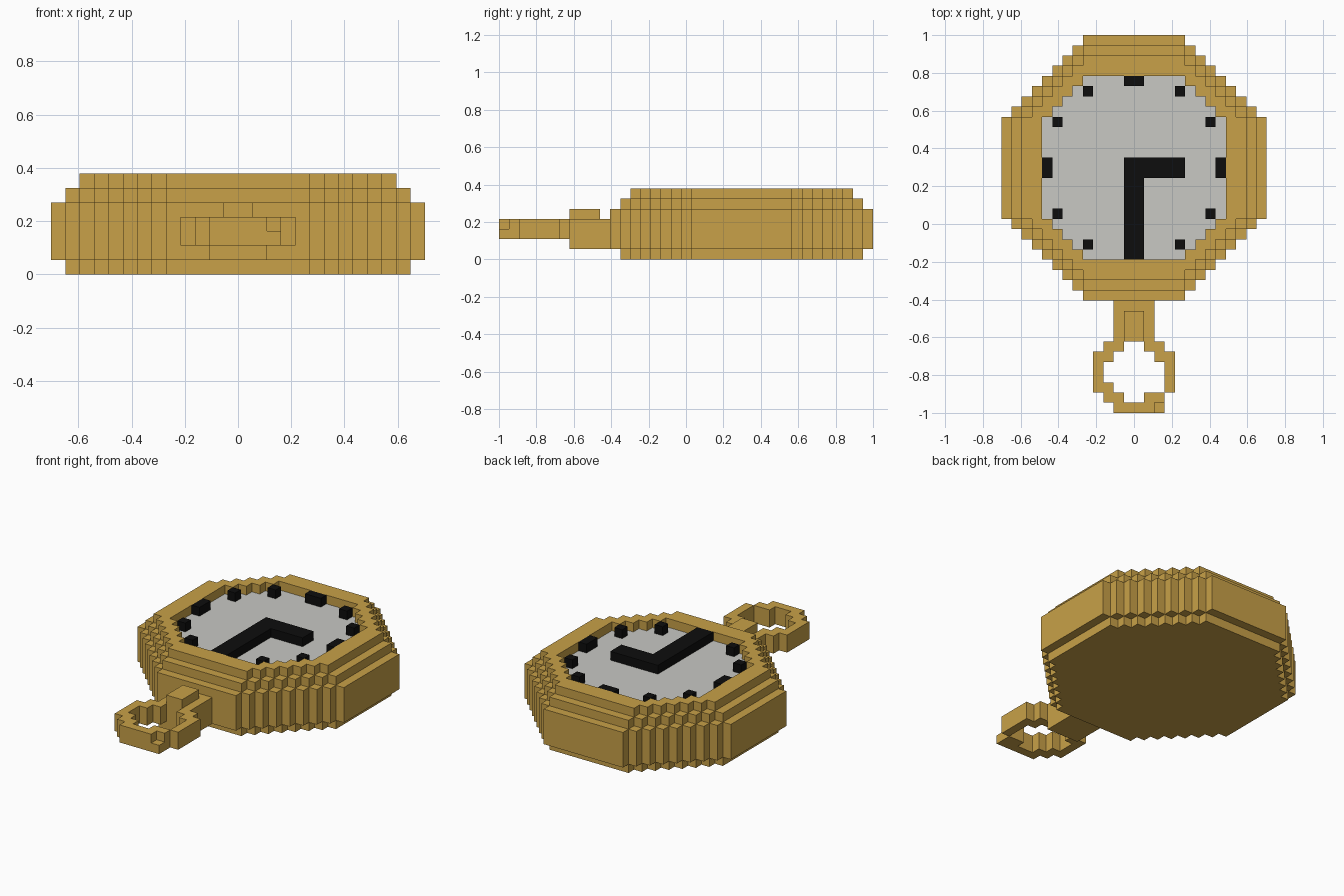
import bpy
import bmesh

if "Cube" in bpy.data.objects:
    bpy.data.objects.remove(bpy.data.objects["Cube"], do_unlink=True)

U = 2 / 37          # size of one block
MID = 24            # case centre, in blocks from the front
FLAT = 5            # half length of each straight side of the case


def material(name, color):
    mat = bpy.data.materials.new(name)
    mat.use_nodes = True
    mat.diffuse_color = (*color, 1)
    mat.node_tree.nodes["Principled BSDF"].inputs["Base Color"].default_value = (*color, 1)
    return mat


gold = material("gold", (0.58, 0.355, 0.065))
grey = material("pale grey", (0.58, 0.58, 0.55))
black = material("black", (0.004, 0.004, 0.004))


def place(x, y, z):
    return (x * U, y * U - 1, z * U)


def finish(name, bm, mat):
    bmesh.ops.recalc_face_normals(bm, faces=bm.faces[:])
    mesh = bpy.data.meshes.new(name)
    bm.to_mesh(mesh)
    bm.free()
    mesh.materials.append(mat)
    obj = bpy.data.objects.new(name, mesh)
    bpy.context.collection.objects.link(obj)
    return obj


def extrude_outline(name, points, z0, z1, mat):
    bm = bmesh.new()
    base = bm.faces.new([bm.verts.new(place(x, y + MID, z0)) for x, y in points])
    top = bmesh.ops.extrude_face_region(bm, geom=[base], use_keep_orig=True)["geom"]
    moved = [v for v in top if isinstance(v, bmesh.types.BMVert)]
    bmesh.ops.translate(bm, verts=moved, vec=(0, 0, (z1 - z0) * U))
    # Open the seam of half outlines
    seam = [f for f in bm.faces if all(abs(v.co.x) < 1e-6 for v in f.verts)]
    bmesh.ops.delete(bm, geom=seam, context="FACES")
    return finish(name, bm, mat)


def half_outline(h):
    """Right half of a stepped octagon reaching h blocks from its centre."""
    low = [(FLAT, -h)]
    for k in range(1, h - FLAT + 1):
        low += [(FLAT + k - 1, k - h), (FLAT + k, k - h)]
    return low + [(x, -y) for x, y in reversed(low)]


def octagon(name, h, z0, z1, mat):
    right = half_outline(h)
    left = [(-x, y) for x, y in reversed(right)]
    return extrude_outline(name, right + left, z0, z1, mat)


def ring(name, outer, inner, z0, z1, mat):
    points = [(0, -outer)] + half_outline(outer) + [(0, outer), (0, inner)]
    points += half_outline(inner)[::-1] + [(0, -inner)]
    obj = extrude_outline(name, points, z0, z1, mat)
    obj.modifiers.new("mirror", "MIRROR")
    return obj


def blocks(name, boxes, mat):
    """Boxes given as x range, y range, z range in blocks."""
    bm = bmesh.new()
    for x0, x1, y0, y1, z0, z1 in boxes:
        cube = bmesh.ops.create_cube(bm, size=1)["verts"]
        for v in cube:
            v.co = place(x1 if v.co.x > 0 else x0,
                         y1 if v.co.y > 0 else y0,
                         z1 if v.co.z > 0 else z0)
    return finish(name, bm, mat)


# Case: base, thick middle and the two stepped rim rings around the dial
octagon("case_base", 12, 0, 1, gold)
octagon("case_middle", 13, 1, 5, gold)
ring("lower_rim", 12, 9, 5, 6, gold)
ring("upper_rim", 11, 9, 6, 7, gold)
octagon("dial", 9, 5, 6, grey)

# Hour marks: single blocks in four mirrored corners, wide ones on the axes
marks = [(-1, 1, MID + 8, MID + 9)]
for s in (-1, 1):
    marks.append((min(8 * s, 9 * s), max(8 * s, 9 * s), MID - 1, MID + 1))
    for t in (-1, 1):
        for x, y in ((4, 7), (7, 4)):
            cx, cy = s * (x + 0.5), MID + t * (y + 0.5)
            marks.append((cx - 0.5, cx + 0.5, cy - 0.5, cy + 0.5))
blocks("hour_marks", [(*m, 6, 7) for m in marks], black)

# Hands, standing one block above the dial
blocks("minute_hand", [(-1, 1, MID - 9, MID + 1, 6, 7)], black)
blocks("hour_hand", [(1, 5, MID - 1, MID + 1, 6, 7)], black)

# Winding crown between the case and the loop
blocks("crown", [(-2, 2, 7, 11, 1, 4), (-1, 1, 7, 10, 4, 5)], gold)

# Hanging loop, row by row from the front
rows = [(-3, -1, 1, 2), (1, 3, 1, 2), (-4, -2, 2, 3), (3, 4, 2, 3),
        (-4, -3, 3, 5), (3, 4, 3, 5), (-4, -2, 5, 6), (2, 4, 5, 6),
        (-3, -1, 6, 7), (1, 3, 6, 7), (-2, 2, 0, 1)]
blocks("hanging_loop", [(*r, 2, 4) for r in rows] + [(2, 3, 0, 1, 2, 3)], gold)
